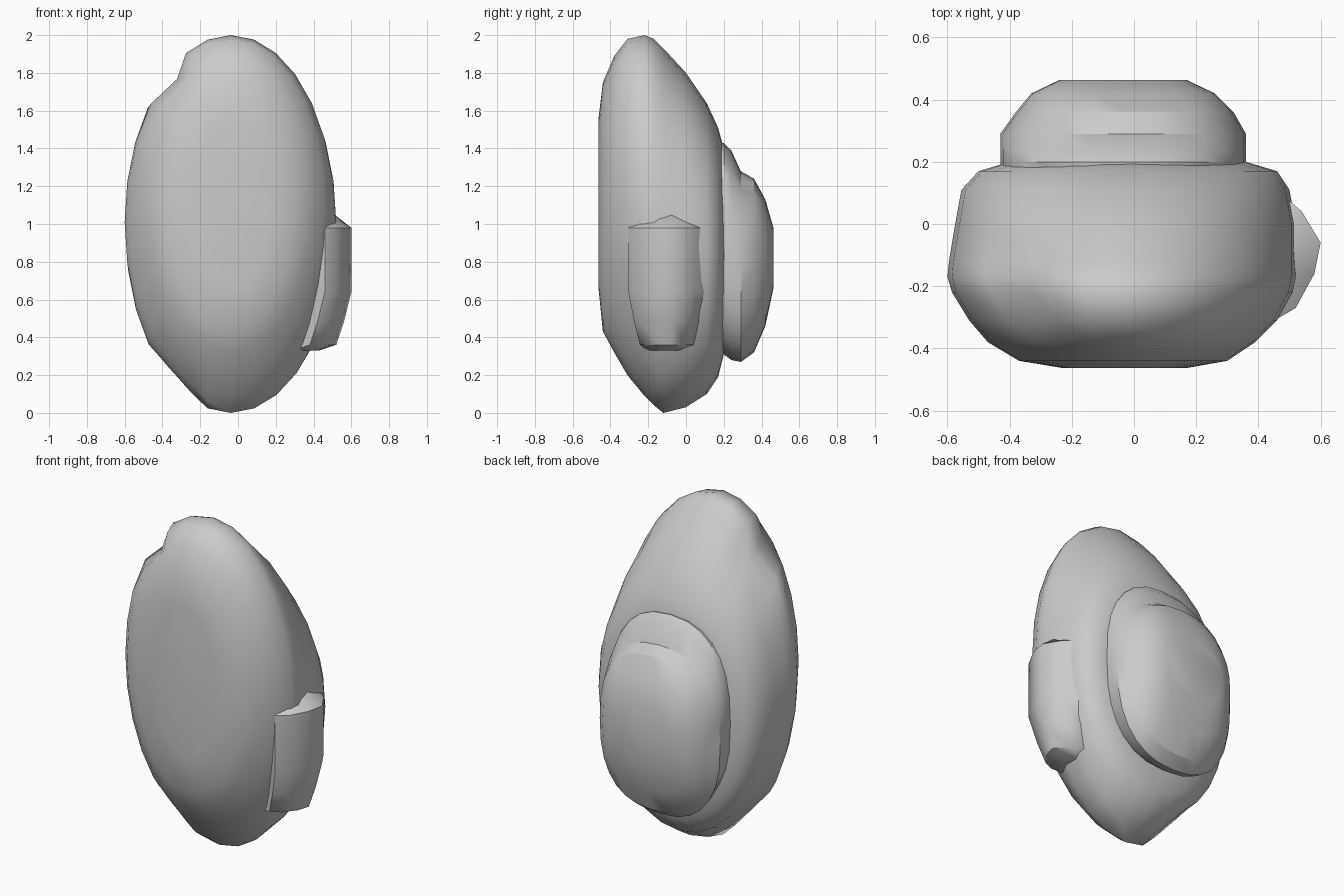
import bpy, bmesh, math

if "Cube" in bpy.data.objects:
    bpy.data.objects.remove(bpy.data.objects["Cube"])


def skin(name, rings, angle):
    """Join equal-length rings of points into a closed, capped surface."""
    bm = bmesh.new()
    loops = [[bm.verts.new(p) for p in ring] for ring in rings]
    n = len(loops[0])
    for a, b in zip(loops, loops[1:]):
        for i in range(n):
            j = (i + 1) % n
            bm.faces.new((a[i], a[j], b[j], b[i]))
    bm.faces.new(loops[0])
    bm.faces.new(loops[-1])
    bmesh.ops.recalc_face_normals(bm, faces=bm.faces)
    mesh = bpy.data.meshes.new(name)
    bm.to_mesh(mesh)
    bm.free()
    obj = bpy.data.objects.new(name, mesh)
    bpy.context.collection.objects.link(obj)
    bpy.ops.object.select_all(action='DESELECT')
    obj.select_set(True)
    bpy.context.view_layer.objects.active = obj
    bpy.ops.object.shade_smooth_by_angle(angle=math.radians(angle))
    return obj


def oval(y, x0, x1, z0, z1, power=2.0, n=28):
    """Superellipse ring in the XZ plane filling the given bounds."""
    pts = []
    for i in range(n):
        t = 2 * math.pi * i / n
        c, s = math.cos(t), math.sin(t)
        x = math.copysign(abs(c) ** (2 / power), c)
        z = math.copysign(abs(s) ** (2 / power), s)
        pts.append(((x0 + x1) / 2 + (x1 - x0) / 2 * x, y,
                    (z0 + z1) / 2 + (z1 - z0) / 2 * z))
    return pts


# Egg-shaped body, lofted front to back: y, x range, z range
body = skin("body", [oval(*r) for r in (
    (-.463, -.23, .17, .66, 1.56),
    (-.44, -.37, .30, .43, 1.75),
    (-.38, -.47, .39, .32, 1.89),
    (-.31, -.53, .46, .20, 1.98),
    (-.22, -.585, .51, .09, 2.00),
    (-.17, -.60, .52, .04, 1.98),
    (-.12, -.595, .52, .00, 1.93),
    (0, -.575, .52, .03, 1.80),
    (.11, -.555, .50, .10, 1.64),
    (.17, -.50, .46, .19, 1.51),
    (.20, -.40, .36, .31, 1.40))], 50)

# Shallow dents above the left shoulder and at the lower left
for cx, cz, r, dx, dz in ((-.38, 1.76, .16, .07, -.03),
                          (-.33, .16, .18, .06, .02)):
    for v in body.data.vertices:
        d = math.hypot(v.co.x - cx, v.co.z - cz)
        if d < r and -.35 < v.co.y < .1:
            v.co.x += dx * (1 - d / r)
            v.co.z += dz * (1 - d / r)

# Rounded pack on the back with a stepped top edge
skin("back_pack", [oval(*r) for r in (
    (.14, -.42, .355, .34, 1.42, 2.4),
    (.20, -.43, .36, .31, 1.43, 2.4),
    (.24, -.43, .36, .28, 1.39, 2.4),
    (.29, -.43, .36, .27, 1.28, 2.4),
    (.36, -.38, .32, .32, 1.24, 2.5),
    (.42, -.33, .26, .46, 1.13, 2.6),
    (.463, -.24, .17, .66, .98, 2.6))], 30)

# Side lump on the right: one outline shrunk toward its ends, inner side buried
outline = ((.30, -.20), (.46, -.305), (.52, -.27), (.58, -.16),
           (.60, -.06), (.54, .04), (.47, .10), (.30, .05))
skin("side_arm", [[(x - dx if x > .3 else x - dx / 2, -.1 + (y + .1) * s, z)
                   for x, y in outline]
                  for z, dx, s in ((1.05, .09, .5), (.98, 0, 1), (.64, 0, 1),
                                   (.48, .04, .85), (.36, .08, .7),
                                   (.33, .17, .5))], 50)
